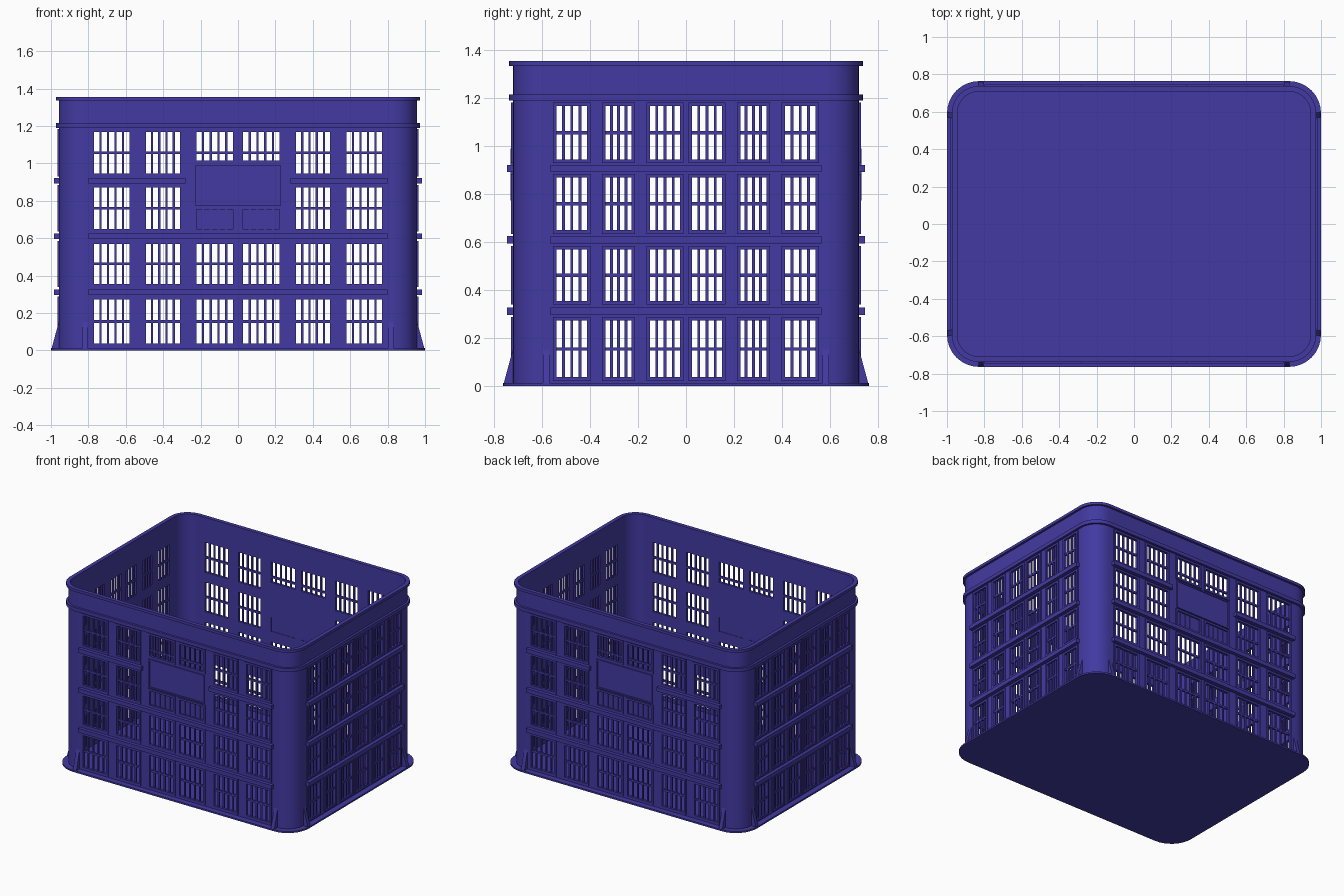
import bpy, bmesh
from math import sin, cos, pi, radians

cube = bpy.data.objects.get("Cube")
if cube:
    bpy.data.objects.remove(cube, do_unlink=True)

# Single plastic colour
COLOUR = (0.055, 0.042, 0.36, 1)
plastic = bpy.data.materials.new("violet blue plastic")
plastic.use_nodes = True
plastic.diffuse_color = COLOUR
bsdf = next(n for n in plastic.node_tree.nodes if n.type == "BSDF_PRINCIPLED")
bsdf.inputs["Base Color"].default_value = COLOUR

HX, HY, RADIUS = 0.958, 0.722, 0.13     # outer wall half sizes and corner
THICK, FLOOR, TOP = 0.013, 0.012, 1.35
BORDER, BAR = 0.015, 0.012

# Each side maps (along, outward) to x, y, going anticlockwise
SIDES = [
    (lambda u, d: (u, -d), HY, HX),
    (lambda u, d: (d, u), HX, HY),
    (lambda u, d: (-u, d), HY, HX),
    (lambda u, d: (-d, -u), HX, HY),
]


def finish(bm, name, thickness=0):
    mesh = bpy.data.meshes.new(name)
    bm.to_mesh(mesh)
    bm.free()
    mesh.materials.append(plastic)
    ob = bpy.data.objects.new(name, mesh)
    bpy.context.collection.objects.link(ob)
    bpy.ops.object.select_all(action="DESELECT")
    ob.select_set(True)
    bpy.context.view_layer.objects.active = ob
    if thickness:
        mod = ob.modifiers.new("thickness", "SOLIDIFY")
        mod.thickness, mod.offset, mod.use_even_offset = thickness, -1, True
        bpy.ops.object.modifier_apply(modifier=mod.name)
    bpy.ops.object.shade_smooth_by_angle(angle=radians(30))
    return ob


def prism(bm, place, u0, u1, profile):
    """Sweep an (outward, z) profile along one side."""
    ends = [[bm.verts.new((*place(u, d), z)) for d, z in profile] for u in (u0, u1)]
    n = len(profile)
    faces = [bm.faces.new(ends[0]), bm.faces.new(ends[1][::-1])]
    for i in range(n):
        j = (i + 1) % n
        faces.append(bm.faces.new((ends[0][j], ends[0][i], ends[1][i], ends[1][j])))
    bmesh.ops.recalc_face_normals(bm, faces=faces)


def box(bm, place, u0, u1, z0, z1, d0, d1):
    prism(bm, place, u0, u1, [(d0, z0), (d1, z0), (d1, z1), (d0, z1)])


def frame(bm, place, u0, u1, z0, z1, d0, d1, w):
    for a, b in ((u0, u0 + w), (u1 - w, u1)):
        box(bm, place, a, b, z0, z1, d0, d1)
    for a, b in ((z0, z0 + w), (z1 - w, z1)):
        box(bm, place, u0 + w, u1 - w, a, b, d0, d1)


def corner(place, along, out, r, steps=8):
    """Arc from the end of one side to the start of the next."""
    return [place(along - r + r * sin(a), out - r + r * cos(a))
            for a in (i * pi / 2 / steps for i in range(steps + 1))]


def rounded(grow):
    pts = []
    for place, out, along in SIDES:
        pts += corner(place, along + grow, out + grow, RADIUS + grow)
    return pts


def slab(name, grow, z0, z1, hole=None):
    """Rounded plate, or a ring when a hole offset is given."""
    bm = bmesh.new()
    loops = [[bm.verts.new((x, y, z)) for x, y in rounded(g)]
             for g in ([grow] if hole is None else [grow, hole]) for z in (z0, z1)]
    if hole is None:
        bm.faces.new(loops[0])
        bm.faces.new(loops[1])
        pairs = [(0, 1)]
    else:
        pairs = [(0, 1), (1, 3), (3, 2), (2, 0)]
    n = len(loops[0])
    for a, b in pairs:
        for i in range(n):
            j = (i + 1) % n
            bm.faces.new((loops[a][i], loops[a][j], loops[b][j], loops[b][i]))
    bmesh.ops.recalc_face_normals(bm, faces=bm.faces[:])
    finish(bm, name)


# Window layout: (u0, u1, z0, z1, slots, middle bar height, closed)
ROWS = [(0.022, 0.288), (0.34, 0.585), (0.635, 0.885), (0.93, 1.183)]


def windows(long_side):
    cols = ([(0.012, 0.237), (0.295, 0.508), (0.565, 0.785)] if long_side
            else [(0.01, 0.165), (0.212, 0.35), (0.398, 0.555)])
    found = []
    for c, (a, b) in enumerate(cols):
        for r, (z0, z1) in enumerate(ROWS):
            mid, closed = (z0 + z1) / 2, False
            if long_side and c == 0 and r == 2:
                z1, mid, closed = 0.768, None, True
            if long_side and c == 0 and r == 3:
                z0 = 1.0
            for u0, u1 in ((a, b), (-b, -a)):
                found.append((u0, u1, z0, z1, 5 if long_side else 4, mid, closed))
    return found


LAYOUT = [windows(i % 2 == 0) for i in range(4)]

# Wall shell: a grid around the perimeter with the window cells left out
path = []
for k, (place, out, along) in enumerate(SIDES):
    for u in sorted({e for w in LAYOUT[k] for e in w[:2]}):
        path.append((place(u, out), k, u))
    path += [(p, None, 0) for p in corner(place, along, out, RADIUS)]
levels = sorted({FLOOR, TOP} | {e for w in LAYOUT[0] for e in w[2:4]})
bm = bmesh.new()
grid = [[bm.verts.new((*p, z)) for z in levels] for p, _, _ in path]
for i, (_, side, u) in enumerate(path):
    j = (i + 1) % len(path)
    for m in range(len(levels) - 1):
        zc, uc = (levels[m] + levels[m + 1]) / 2, (u + path[j][2]) / 2
        flat = side is not None and path[j][1] == side
        if flat and any(w[0] < uc < w[1] and w[2] < zc < w[3] for w in LAYOUT[side]):
            continue
        bm.faces.new((grid[i][m], grid[j][m], grid[j][m + 1], grid[i][m + 1]))
finish(bm, "crate_wall", THICK)

# Base plate and the two rims
slab("base_plate", 0.042, 0, FLOOR)
slab("upper_rim", 0.016, 1.335, 1.355, -THICK)
slab("lower_rim", 0.016, 1.19, 1.217, -0.005)

# Window frames, grille bars and blanked windows
frames, bars, blanks = bmesh.new(), bmesh.new(), bmesh.new()
for (place, out, along), layout in zip(SIDES, LAYOUT):
    inner = out - THICK
    for u0, u1, z0, z1, slots, mid, closed in layout:
        frame(frames, place, u0, u1, z0, z1, inner, out + 0.007, BORDER)
        a, b, c, d = u0 + BORDER, u1 - BORDER, z0 + BORDER, z1 - BORDER
        pitch = (b - a + BAR) / slots
        for s in range(1, slots):
            left = a + s * pitch - BAR
            box(bars, place, left, left + BAR, c, d, inner + 0.001, out - 0.001)
        if mid:
            mid = 1.056 if z0 > 0.9 else mid
            box(bars, place, a, b, mid - 0.007, mid + 0.007, inner, out)
        if closed:
            box(blanks, place, a, b, c, d, inner + 0.004, inner + 0.008)
finish(frames, "window_frames")
finish(bars, "grille_bars")
finish(blanks, "closed_window_backs")

# Horizontal ribs, corner gussets and the front and back panels
ribs, gussets, panels = bmesh.new(), bmesh.new(), bmesh.new()
for k, (place, out, along) in enumerate(SIDES):
    long_side = k % 2 == 0
    end = 0.8 if long_side else 0.565
    for z in (0.312, 0.61, 0.908):
        split = long_side and z > 0.9
        for a, b in ([(-end, -0.28), (0.28, end)] if split else [(-end, end)]):
            box(ribs, place, a, b, z - 0.015, z + 0.015, out - 0.002, out + 0.025)
    for u in (-end - 0.018, end + 0.018):
        prism(gussets, place, u - 0.014, u + 0.014,
              [(out - 0.002, FLOOR), (out + 0.038, FLOOR), (out - 0.002, 0.16)])
    if long_side:
        box(panels, place, -0.22, 0.22, 0.785, 0.98, out - 0.002, out + 0.003)
        frame(panels, place, -0.23, 0.23, 0.775, 0.99, out - 0.002, out + 0.009, 0.01)
finish(ribs, "side_ribs")
finish(gussets, "corner_gussets")
finish(panels, "raised_panels")
